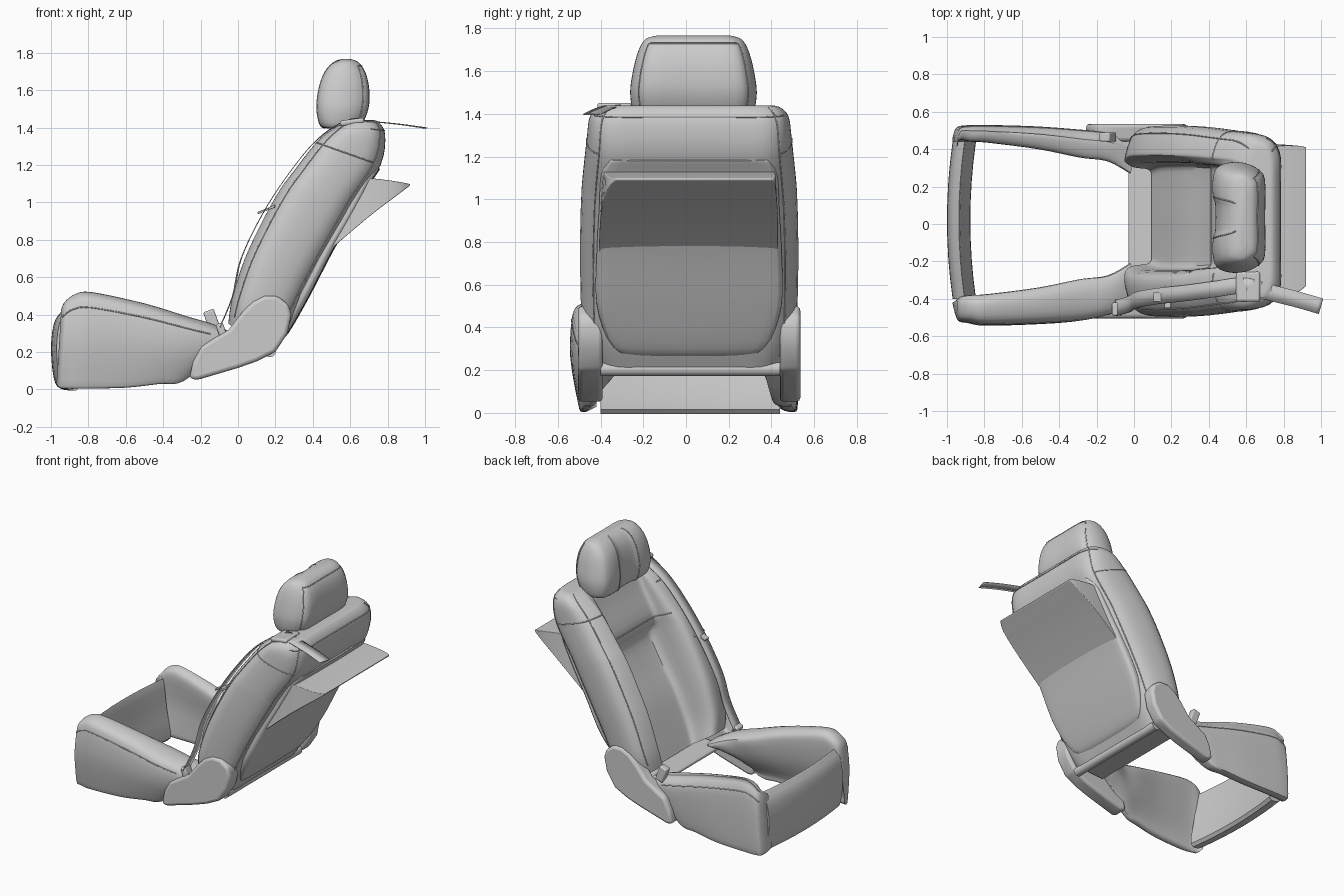
import bpy, bmesh, math
from mathutils import Vector as V

if "Cube" in bpy.data.objects:
    bpy.data.objects.remove(bpy.data.objects["Cube"])


def catmull(p, n, closed):
    """Smooth line through points, n steps per span."""
    out, k = [], len(p)
    for i in range(k if closed else k - 1):
        if closed:
            a, b, c, d = (p[(i + j) % k] for j in (-1, 0, 1, 2))
        else:
            a, b, c, d = p[max(i - 1, 0)], p[i], p[i + 1], p[min(i + 2, k - 1)]
        for j in range(n):
            t = j / n
            out.append(0.5 * (2 * b + (c - a) * t + (2 * a - 5 * b + 4 * c - d) * t ** 2
                              + (3 * b - a - 3 * c + d) * t ** 3))
    return out if closed else out + [p[-1]]


def finish(name, bm, bevel=0, angle=40):
    bmesh.ops.recalc_face_normals(bm, faces=bm.faces)
    me = bpy.data.meshes.new(name)
    bm.to_mesh(me)
    bm.free()
    ob = bpy.data.objects.new(name, me)
    bpy.context.collection.objects.link(ob)
    bpy.ops.object.select_all(action='DESELECT')
    ob.select_set(True)
    bpy.context.view_layer.objects.active = ob
    if bevel:
        m = ob.modifiers.new("bevel", 'BEVEL')
        m.width, m.segments, m.limit_method = bevel, 3, 'ANGLE'
    bpy.ops.object.shade_smooth_by_angle(angle=math.radians(angle))
    return ob


def loft(name, rings, n=3, m=4, bevel=0):
    """Skin through closed rings; returns the grid of rows for seams."""
    cols = zip(*[catmull(r, n, True) for r in rings])
    grid = list(zip(*[catmull(c, m, False) for c in cols]))
    bm = bmesh.new()
    rows = [[bm.verts.new(p) for p in row] for row in grid]
    k = len(rows[0])
    for a, b in zip(rows, rows[1:]):
        for i in range(k):
            bm.faces.new((a[i], a[(i + 1) % k], b[(i + 1) % k], b[i]))
    bm.faces.new(rows[0])
    bm.faces.new(rows[-1])
    finish(name, bm, bevel)
    return grid


def seam(name, pts, r=0.0035):
    cu = bpy.data.curves.new(name, 'CURVE')
    cu.dimensions = '3D'
    cu.bevel_depth, cu.bevel_resolution = r, 1
    sp = cu.splines.new('POLY')
    sp.points.add(len(pts) - 1)
    for q, p in zip(sp.points, pts):
        q.co = (*p, 1)
    bpy.context.collection.objects.link(bpy.data.objects.new(name, cu))


def prism(name, prof, y0, y1, bevel):
    """Side profile (x, z) extruded across y."""
    bm = bmesh.new()
    f = bm.faces.new([bm.verts.new((x, y0, z)) for x, z in prof])
    ex = bmesh.ops.extrude_face_region(bm, geom=[f])
    bmesh.ops.translate(bm, vec=(0, y1 - y0, 0),
                        verts=[v for v in ex['geom'] if isinstance(v, bmesh.types.BMVert)])
    return finish(name, bm, bevel)


def box(name, loc, size, tilt=0, bevel=0.01):
    x, z = size[0] / 2, size[2] / 2
    ob = prism(name, [(-x, -z), (x, -z), (x, z), (-x, z)], -size[1] / 2, size[1] / 2, bevel)
    ob.location, ob.rotation_euler = loc, (0, -math.radians(tilt), 0)


def sym(half):
    return half + [(u, -v) for u, v in half[-2:0:-1]]


# backrest: deep centre recess between side bolsters
# each station: front x z, back x z, half width, recess depth
stations = [(-.05, .35, .19, .2, .46, .6), (-.03, .48, .27, .33, .50, .6),
            (.04, .70, .38, .55, .51, .62), (.15, .93, .49, .75, .51, .66),
            (.23, 1.07, .58, .91, .505, .62), (.28, 1.14, .63, 1.0, .50, .38),
            (.42, 1.32, .76, 1.2, .48, .26), (.52, 1.40, .785, 1.36, .465, .14),
            (.60, 1.435, .75, 1.43, .42, .06), (.65, 1.44, .71, 1.44, .36, .03)]
rings = []
for fx, fz, bx, bz, w, d in stations:
    half = [(d, 0), (d, .4), (d * .92, .54), (d * .35, .57), (.02, .63), (0, .73), (.1, .92),
            (.3, 1), (.7, .97), (.9, .88), (1, .72), (1, .4), (1, 0)]
    rings.append([V((fx + (bx - fx) * u, .015 + v * w + (.025 if abs(v) < .65 and u < .9 else 0),
                     fz + (bz - fz) * u)) for u, v in sym(half)])
g = loft("backrest", rings)
for i in (6, 18, 9, 15):
    seam("backrest_piping", [r[i * 3] for r in g[2:-4]])
seam("upper_pad_seam", [g[20][i] for i in range(-11, 12)])
for s in (1, -1):
    seam("shoulder_seam", [g[24][s * i] for i in range(12, 28)])
seam("rear_top_seam", [g[29][i] for i in range(24, 49)])

# hard shell on the rear of the backrest
rings = []
for x, z, w in [(.20, .27, .25), (.25, .31, .36), (.36, .50, .43), (.49, .75, .43),
                (.60, .94, .42), (.69, 1.11, .41), (.735, 1.18, .38), (.74, 1.19, .36)]:
    half = [(-.04, 0), (-.04, .9), (-.02, 1), (.008, .98), (.018, .85), (.022, 0)]
    rings.append([V((x + .88 * u, .015 + v * w, z - .47 * u)) for u, v in sym(half)])
loft("back_shell", rings)

# map pocket tilted out from the shell: lower and upper edge (x, half width, z), y centre
rings = []
for lo, hi, yc in [((.45, .42, .71), (.64, .40, 1.12), .01), ((.69, .415, .915), (.72, .40, 1.128), .015),
                   ((.86, .395, 1.045), (.86, .395, 1.11), .025), ((.92, .37, 1.09), (.92, .37, 1.098), .04)]:
    rings.append([V((x, yc + s * y, z)) for (x, y, z), s in ((lo, -1), (lo, 1), (hi, 1), (hi, -1))])
loft("map_pocket", rings, n=1, m=3, bevel=.006)

# headrest: z, front x, back x, half width
rings = []
for z, x0, x1, w in [(1.395, .49, .61, .25), (1.41, .44, .655, .28), (1.5, .42, .695, .295),
                     (1.6, .43, .70, .282), (1.68, .455, .685, .262), (1.73, .49, .66, .24),
                     (1.755, .525, .635, .215), (1.767, .56, .60, .17)]:
    half = [(.06, 0), (.05, .25), (.01, .38), (0, .65), (.08, .9), (.35, 1), (.65, .98),
            (.88, .87), (1, .68), (1, 0)]
    rings.append([V((x0 + (x1 - x0) * u, .035 + v * w, z)) for u, v in sym(half)])
g = loft("headrest", rings)
for i in (2, 16):
    seam("headrest_front_seam", [r[i * 3] for r in g[2:-2]])
seam("headrest_rear_seam", [r[21] for r in g[5:20]] + [g[20][i] for i in range(21, 34)]
     + [r[33] for r in g[19:4:-1]])

# seat side bolsters: bottom x z, top x z, outer y, inner y
for s in (1, -1):
    rings = []
    for xb, zb, xt, zt, yo, yi in [(-.97, .03, -.945, .43, .47, .41), (-.955, .01, -.925, .47, .515, .42),
                                   (-.92, .005, -.87, .51, .525, .41), (-.83, .005, -.78, .52, .527, .405),
                                   (-.6, .01, -.5, .46, .52, .37), (-.42, .03, -.27, .39, .505, .325),
                                   (-.29, .045, -.12, .345, .49, .305), (-.1, .2, -.01, .29, .45, .24)]:
        w = yo - yi
        foot = .03 if s < 0 else 0
        yb = max(yi, yo - .08) + foot * .3
        if s < 0 and -.9 < xb < -.4:
            yo += .012
        # points: height, outward offset, inner side shifted with the seat centre
        outer = [(0, yo - .02 - foot), (.08, yo - .003 - foot), (.5, yo + .003), (.84, yo - .004),
                 (.96, yo - .25 * w)]
        inner = [(1, yi + .5 * w), (.97, yi + .15 * w), (.87, yi), (.5, yi * .6 + yb * .4),
                 (.15, yi * .1 + yb * .9), (.03, yb)]
        sec = outer + [(h, y + (s * .03 if h > .4 and yo - yi > .09 else 0)) for h, y in inner]
        rings.append([V((xb + (xt - xb) * h, s * y, zb + (zt - zb) * h)) for h, y in sec])
    g = loft("seat_bolster", rings)
    seam("bolster_seam", [r[9] for r in g[3:25]])

# recliner hinge covers
for y0, y1 in ((-.39, -.505), (.44, .535)):
    prism("hinge_cover", [(-.26, .06), (-.24, .15), (-.2, .23), (-.05, .32), (.02, .41), (.08, .47),
                          (.14, .5), (.21, .5), (.27, .455), (.285, .4), (.265, .3), (.2, .2),
                          (.1, .15), (0, .115), (-.22, .05)], y0, y1, .02)

# curved front panel of the seat
rings = []
for i in range(-4, 5):
    b = .03 * (i / 4) ** 2
    rings.append([V((x + b, .02 + i * .105, z)) for x, z in
                  [(-.95, .005), (-.985, .06), (-1, .22), (-.985, .35), (-.95, .41), (-.93, .41),
                   (-.905, .22), (-.875, .015)]])
loft("front_panel", rings, n=3, m=1)

# rear cross rail and floor strip
box("floor_strip", (.07, .03, .225), (.2, .8, .025), 5)
bm = bmesh.new()
bmesh.ops.create_cone(bm, cap_ends=True, segments=24, radius1=.032, radius2=.032, depth=.84)
rail = finish("cross_rail", bm)
rail.location, rail.rotation_euler = (.17, .02, .205), (math.pi / 2, 0, 0)

# seat belt ribbon, running from the pillar over the shoulder to the hip
path = catmull([V(p) for p in [(1, -.44, 1.4), (.86, -.4, 1.42), (.7, -.36, 1.435), (.58, -.33, 1.44),
                               (.42, -.35, 1.335), (.27, -.37, 1.155), (.13, -.385, .94), (.015, -.405, .7),
                               (-.03, -.43, .5), (-.1, -.45, .33)]], 5, False)
bm = bmesh.new()
rows = []
for i, p in enumerate(path):
    t = path[min(i + 1, len(path) - 1)] - path[max(i - 1, 0)]
    up = V((0, 0, 1)).lerp(V((-.8, 0, .6)), min(max((i - 10) / 8, 0), 1))
    side = t.cross(up).normalized() * .043
    rows.append((bm.verts.new(p - side), bm.verts.new(p + side)))
for a, b in zip(rows, rows[1:]):
    bm.faces.new((a[0], a[1], b[1], b[0]))
belt = finish("seat_belt", bm)
belt.modifiers.new("thickness", 'SOLIDIFY').thickness = .004

# belt hardware
box("belt_guide", (.61, -.335, 1.43), (.13, .16, .03), 8, .012)
box("belt_tongue", (.16, -.39, .965), (.12, .05, .012), 22, .004)
box("belt_tongue_bar", (.18, -.39, .973), (.035, .12, .014), 22, .005)
box("belt_buckle", (-.14, .465, .37), (.06, .05, .11), 20)
box("belt_anchor", (-.09, -.455, .32), (.04, .07, .07), 20)
